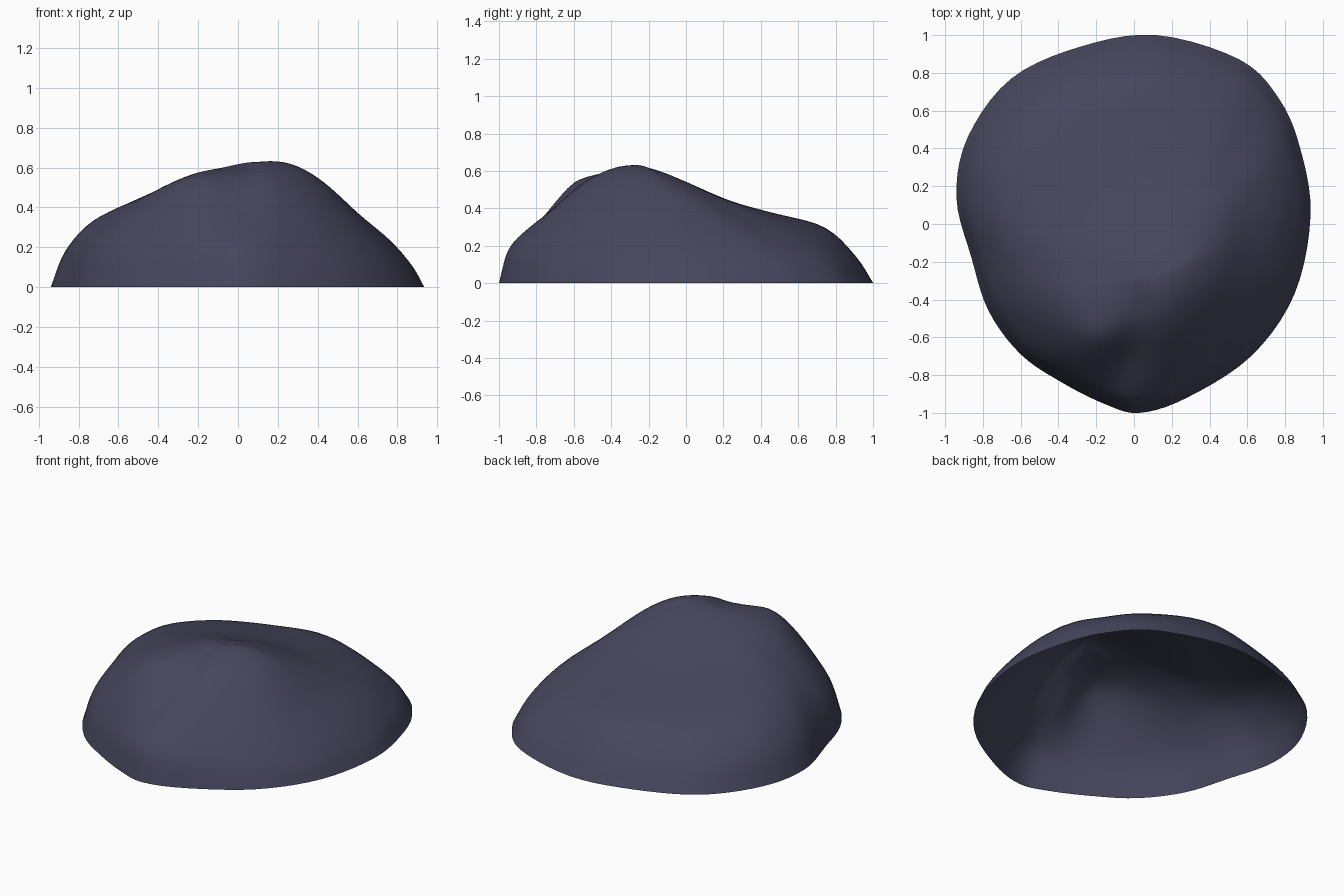
import bpy, bmesh
from mathutils import Vector

if "Cube" in bpy.data.objects:
    bpy.data.objects.remove(bpy.data.objects["Cube"])

STONE = bpy.data.materials.new("dark slate")
STONE.diffuse_color = (0.062, 0.062, 0.112, 1)
STONE.use_nodes = True
STONE.node_tree.nodes["Principled BSDF"].inputs["Base Color"].default_value = STONE.diffuse_color

PEAK = Vector((0.1, -0.28, 0.632))
T = (0, 0.2, 0.4, 0.6, 0.8, 0.93, 1)      # fractions from peak to rim

# ribs around the rock: rim x, rim y, then heights at the inner fractions
RIBS = [
    (.935, .05, .62, .525, .37, .225, .10),
    (.88, .40, .595, .50, .38, .25, .12),
    (.77, .66, .58, .475, .36, .235, .115),
    (.56, .87, .565, .455, .365, .25, .125),
    (.12, 1.0, .55, .44, .37, .30, .135),
    (-.28, .94, .545, .44, .37, .295, .14),
    (-.65, .77, .55, .45, .39, .30, .155),
    (-.88, .46, .56, .475, .41, .33, .18),
    (-.94, .14, .575, .505, .43, .33, .18),
    (-.86, -.18, .59, .535, .455, .34, .19),
    (-.77, -.46, .60, .56, .475, .325, .18),
    (-.60, -.69, .60, .58, .51, .325, .18),
    (-.38, -.84, .60, .575, .535, .36, .17),
    (-.15, -.955, .595, .54, .42, .29, .18),
    (.03, -1.0, .60, .52, .395, .28, .18),
    (.28, -.92, .61, .54, .42, .27, .15),
    (.62, -.70, .615, .535, .40, .235, .11),
    (.85, -.37, .62, .535, .385, .22, .10),
]


def spline(a, b, c, d, u):
    """Catmull-Rom between b and c."""
    return 0.5 * (2 * b + (c - a) * u + (2 * a - 5 * b + 4 * c - d) * u * u
                  + (3 * b - a - 3 * c + d) * u ** 3)


# each rib as 3D points
ribs = []
for px, py, *zs in RIBS:
    heights = [PEAK.z] + zs + [0]
    ribs.append([Vector((PEAK.x + (px - PEAK.x) * t, PEAK.y + (py - PEAK.y) * t, z))
                 for t, z in zip(T, heights)])

# smooth surface through the ribs, open underneath
AROUND, ALONG = 5, 5
n = len(ribs)
bm = bmesh.new()
top = bm.verts.new(PEAK)
rings = []
for i in range(n):
    for s in range(AROUND):
        rib = [spline(*(ribs[(i + o) % n][k] for o in (-1, 0, 1, 2)), s / AROUND)
               for k in range(len(T))]
        line = [2 * rib[0] - rib[1]] + rib + [2 * rib[-1] - rib[-2]]
        line[0].z = rib[1].z                 # level tangent at the peak
        pts = [spline(*line[k:k + 4], u / ALONG)
               for k in range(len(T) - 1) for u in range(ALONG)][1:] + [rib[-1]]
        rings.append([bm.verts.new(p) for p in pts])

for a, b in zip(rings, rings[1:] + rings[:1]):
    bm.faces.new((top, a[0], b[0]))
    for k in range(len(a) - 1):
        bm.faces.new((a[k], a[k + 1], b[k + 1], b[k]))

# soften the ribs while keeping the rim fixed
inner = [v for v in bm.verts if not v.is_boundary]
for _ in range(6):
    bmesh.ops.smooth_vert(bm, verts=inner, factor=0.5,
                          use_axis_x=False, use_axis_y=False, use_axis_z=True)
for f in bm.faces:
    f.smooth = True

mesh = bpy.data.meshes.new("boulder")
bm.to_mesh(mesh)
bm.free()
mesh.materials.append(STONE)
rock = bpy.data.objects.new("boulder", mesh)
bpy.context.collection.objects.link(rock)
